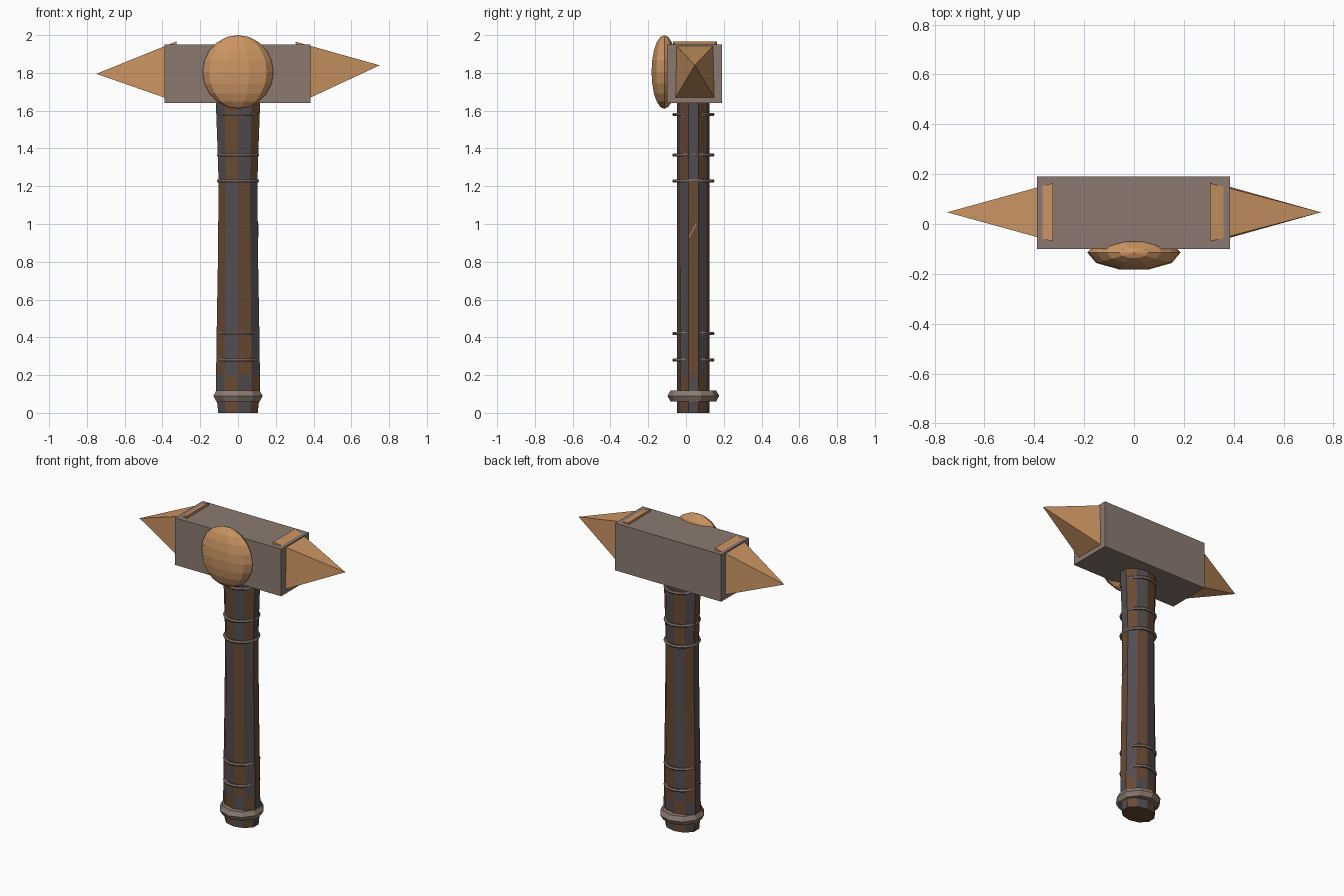
import bpy, bmesh, math
from mathutils import Matrix, Vector

if "Cube" in bpy.data.objects:
    bpy.data.objects.remove(bpy.data.objects["Cube"])


def material(name, rgb):
    m = bpy.data.materials.new(name)
    m.diffuse_color = (*rgb, 1)
    m.use_nodes = True
    m.node_tree.nodes["Principled BSDF"].inputs["Base Color"].default_value = m.diffuse_color
    return m


GOLD = material("amber gold", (0.60, 0.30, 0.125))
STONE = material("taupe stone", (0.26, 0.195, 0.165))
BROWN = material("brown wood", (0.14, 0.068, 0.032))
GREY = material("dark grey wood", (0.085, 0.072, 0.08))
AXIS_Y = 0.039   # handle axis


def finish(name, bm, *mats):
    bmesh.ops.recalc_face_normals(bm, faces=bm.faces)
    me = bpy.data.meshes.new(name)
    bm.to_mesh(me)
    bm.free()
    for m in mats:
        me.materials.append(m)
    ob = bpy.data.objects.new(name, me)
    bpy.context.collection.objects.link(ob)
    return ob


def box(name, lo, hi, mat):
    bm = bmesh.new()
    lo, hi = Vector(lo), Vector(hi)
    bmesh.ops.create_cube(bm, size=1, matrix=Matrix.Translation((lo + hi) / 2)
                          @ Matrix.Diagonal((*(hi - lo), 1)))
    return finish(name, bm, mat)


def torus(name, z, major, minor, sides, tube_sides, mat, squash=1.0):
    bm = bmesh.new()
    rings = []
    for i in range(sides):
        a = 2 * math.pi * i / sides - math.pi / 2
        ring = []
        for j in range(tube_sides):
            b = 2 * math.pi * j / tube_sides
            r = major + minor * math.cos(b)
            ring.append(bm.verts.new((r * math.cos(a), AXIS_Y + r * math.sin(a),
                                      z + squash * minor * math.sin(b))))
        rings.append(ring)
    for i in range(sides):
        p, q = rings[i], rings[(i + 1) % sides]
        for j in range(tube_sides):
            k = (j + 1) % tube_sides
            bm.faces.new((p[j], q[j], q[k], p[k]))
    return finish(name, bm, mat)


def spike(name, base_x, base_z, tip_z, side, tilt):
    # Four-sided point whose base sits inside the head block
    bm = bmesh.new()
    hy, hz = 0.117, 0.16
    base = [bm.verts.new((side * (base_x - tilt * sz), 0.047 + sy * hy, base_z + sz * hz))
            for sy, sz in ((-1, -1), (1, -1), (1, 1), (-1, 1))]
    tip = bm.verts.new((side * 0.75, 0.047, tip_z))
    bm.faces.new(base)
    for i in range(4):
        bm.faces.new((base[i], base[(i + 1) % 4], tip))
    return finish(name, bm, GOLD)


# Hammer head
box("head_block", (-0.39, -0.10, 1.64), (0.385, 0.19, 1.95), STONE)
spike("left_spike", 0.325, 1.807, 1.795, -1, 0.0)
spike("right_spike", 0.318, 1.805, 1.84, 1, 0.013)

# Faceted medallion on the front of the head
bm = bmesh.new()
bmesh.ops.create_uvsphere(bm, u_segments=10, v_segments=10, radius=1,
                          matrix=Matrix.Translation((0, -0.115, 1.805))
                          @ Matrix.Diagonal((0.187, 0.071, 0.195, 1))
                          @ Matrix.Rotation(math.pi / 2, 4, 'Z'))
finish("front_medallion", bm, GOLD)

# Ten-sided handle with alternating wood strips that swap at two heights
bm = bmesh.new()
levels = [(0, 0.110), (0.12, 0.123), (0.20, 0.122), (0.42, 0.119), (0.80, 0.112),
          (1.22, 0.108), (1.40, 0.114), (1.66, 0.124)]
rows = []
for z, rx in levels:
    rows.append([bm.verts.new((rx * math.cos(a), AXIS_Y + 0.086 * math.sin(a), z))
                 for a in (math.radians(36 * i - 90) for i in range(10))])
for lo, hi in zip(rows, rows[1:]):
    z_mid = (lo[0].co.z + hi[0].co.z) / 2
    swap = 0 if 0.20 < z_mid < 1.22 else 1
    for i in range(10):
        j = (i + 1) % 10
        f = bm.faces.new((lo[i], lo[j], hi[j], hi[i]))
        f.material_index = (i + swap) % 2
bm.faces.new(rows[0][::-1])
bm.faces.new(rows[-1])
finish("handle", bm, BROWN, GREY)

# Binding rings and bottom collar
for n, z in enumerate((0.28, 0.42, 1.228, 1.365, 1.58)):
    torus(f"binding_ring_{n + 1}", z, 0.102, 0.010, 20, 6, STONE)
torus("bottom_collar", 0.09, 0.105, 0.032, 10, 6, STONE, 1.05)

# Small scratch on the right side of the handle
scratch = box("handle_scratch", (-0.003, -0.004, -0.04), (0.003, 0.004, 0.04), STONE)
scratch.location = (0.105, 0.035, 0.965)
scratch.rotation_euler = (-0.5, 0, 0)
